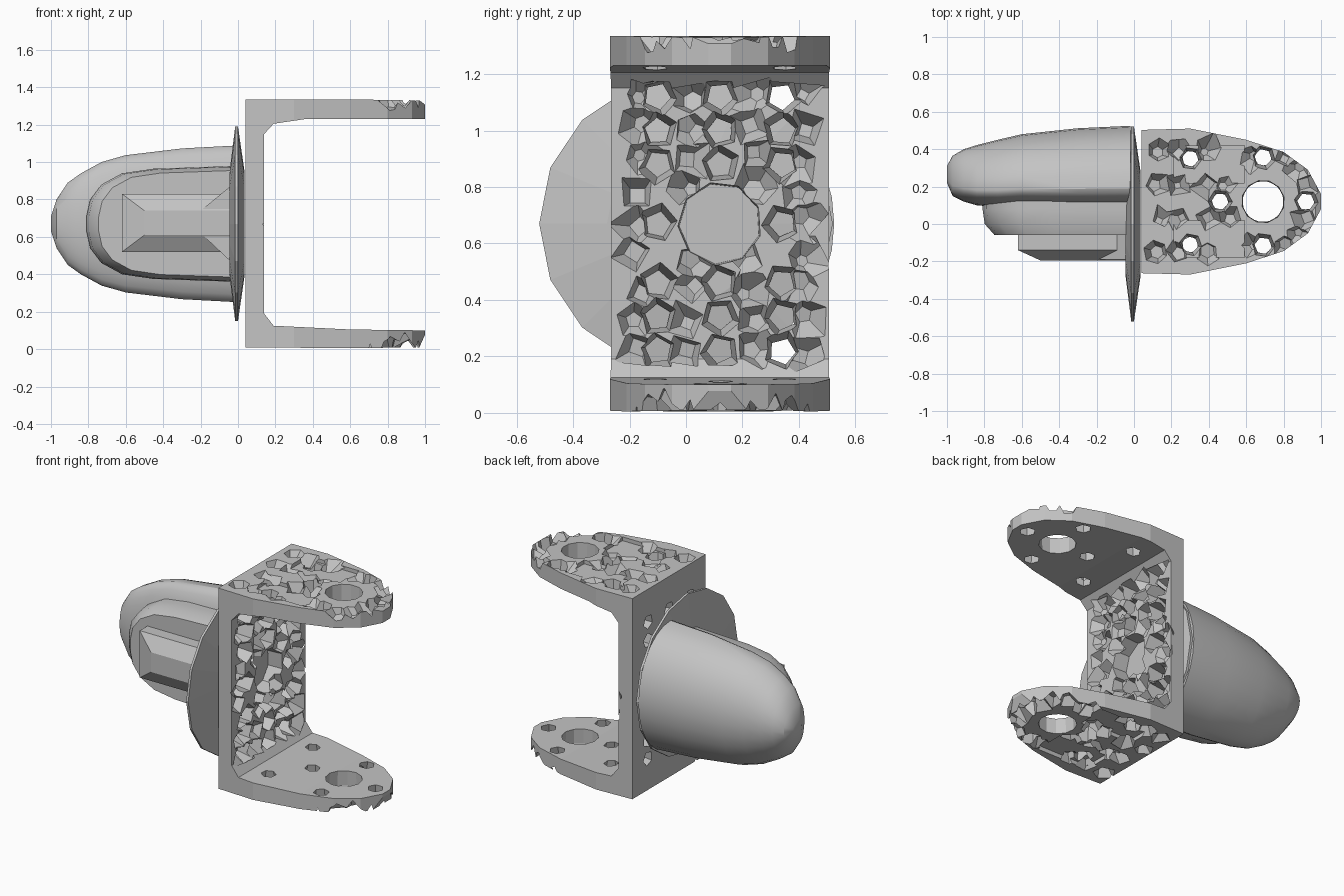
import bpy, bmesh, math, random
from mathutils import Matrix, Vector

random.seed(4)
cube = bpy.data.objects.get("Cube")
if cube:
    bpy.data.objects.remove(cube, do_unlink=True)

grey = bpy.data.materials.new("plain grey")
grey.use_nodes = True
grey.diffuse_color = (0.55, 0.55, 0.55, 1)
grey.node_tree.nodes["Principled BSDF"].inputs["Base Color"].default_value = grey.diffuse_color

MID_Y, MID_Z = 0.12, 0.67


def add_object(name, bm):
    bmesh.ops.recalc_face_normals(bm, faces=bm.faces)
    mesh = bpy.data.meshes.new(name)
    bm.to_mesh(mesh)
    bm.free()
    mesh.materials.append(grey)
    obj = bpy.data.objects.new(name, mesh)
    bpy.context.collection.objects.link(obj)
    return obj


def loft(name, rings):
    """Skin a list of equal-length point rings and cap both ends."""
    bm = bmesh.new()
    loops = [[bm.verts.new(p) for p in ring] for ring in rings]
    n = len(rings[0])
    for a, b in zip(loops, loops[1:]):
        for i in range(n):
            j = (i + 1) % n
            bm.faces.new((a[i], a[j], b[j], b[i]))
    bm.faces.new(loops[0])
    bm.faces.new(loops[-1])
    return add_object(name, bm)


def smooth(obj, angle):
    bpy.ops.object.select_all(action='DESELECT')
    bpy.context.view_layer.objects.active = obj
    obj.select_set(True)
    bpy.ops.object.shade_smooth_by_angle(angle=math.radians(angle))


# Bracket: U profile trimmed to the rounded plan of the arms
upper = [(0.04, 1.335), (0.6, 1.335), (0.97, 1.33), (1.01, 1.3), (1.01, 1.23), (0.36, 1.23),
         (0.19, 1.205), (0.14, 1.15)]
lower = [(0.14, 0.19), (0.19, 0.125), (0.6, 0.105), (1.01, 0.1), (0.97, 0.01), (0.6, 0.005), (0.04, 0.01)]
bracket = loft("bracket", [[(x, y, z) for x, z in upper + lower] for y in (-0.4, 0.7)])

half = [(0.0, 0.382), (0.3, 0.39), (0.6, 0.33), (0.8, 0.265), (0.93, 0.17), (1.0, 0.04)]
plan = half + [(x, -w) for x, w in reversed(half)]
trim = loft("trim_cutter", [[(x, MID_Y + w, z) for x, w in plan] for z in (-0.5, 1.8)])

# Holes and rough pockets, all gathered in one cutter
cuts = bmesh.new()


def drill(pos, normal, r_out, r_in, depth, sides=6, tilt=0.0):
    normal = Vector(normal)
    lean = Vector([random.uniform(-tilt, tilt) for _ in range(3)])
    turn = (normal + lean).to_track_quat('Z', 'Y').to_matrix().to_4x4()
    centre = Vector(pos) + normal * (0.02 - depth / 2)
    spin = Matrix.Rotation(random.uniform(0, 6), 4, 'Z')
    bmesh.ops.create_cone(cuts, cap_ends=True, segments=sides, radius1=r_in, radius2=r_out,
                          depth=depth, matrix=Matrix.Translation(centre) @ turn @ spin)


def pocket(pos, normal):
    drill(pos, normal, random.uniform(0.07, 0.1), random.uniform(0.02, 0.04),
          random.uniform(0.06, 0.095), random.choice((4, 5, 6)), 0.3)


# Plate holes: large centre opening with rows of small ones
drill((0.14, MID_Y, MID_Z), (1, 0, 0), 0.15, 0.14, 0.2, 9)
columns = (-0.22, 0, 0.22)
for dz in (0, 0.21, 0.33, 0.45):
    for dy in columns:
        for s in ((1, -1) if dz else (1,)):
            if dz or dy:
                drill((0.14, MID_Y + dy, MID_Z + s * dz), (1, 0, 0), 0.075, 0.038, 0.16, 5, 0.08)
for y in (-0.29, -0.11, 0.11, 0.29):
    for k in range(-4, 5):
        if k or abs(y) > 0.2:
            pocket((0.14, MID_Y + y + random.uniform(-0.02, 0.02),
                    MID_Z + k * 0.115 + random.uniform(-0.02, 0.02)), (1, 0, 0))

# Arm holes: large pivot hole ringed by screw holes, mirrored top and bottom
for z, up in ((1.335, 1), (0.008, -1)):
    axis = (0, 0, up)
    drill((0.69, MID_Y, z), axis, 0.115, 0.11, 0.17, 12)
    for x, dy in ((0.69, 0.235), (0.69, -0.235), (0.92, 0), (0.3, 0.23), (0.3, -0.23), (0.46, 0)):
        drill((x, MID_Y + dy, z), axis, 0.07, 0.038, 0.17, 6, 0.05)
    # Shallow rectangular recesses beside the screw holes
    for dy in (-0.2, 0.2):
        place = Matrix.Translation((0.4, MID_Y + dy, z)) @ Matrix.Diagonal((0.38, 0.2, 0.05, 1))
        bmesh.ops.create_cube(cuts, size=1, matrix=place)
    for x in (0.13, 0.25, 0.38, 0.5):
        for dy in (-0.27, -0.09, 0.09, 0.27):
            if x < 0.5 or abs(dy) < 0.2:
                pocket((x + random.uniform(-0.02, 0.02), MID_Y + dy, z), axis)
    # Scalloped pockets around the rounded end
    for deg in (-115, -65, -42, -20, 20, 42, 65, 115):
        a = math.radians(deg)
        pocket((0.72 + 0.21 * math.cos(a), MID_Y + 0.26 * math.sin(a), z), axis)
holes = add_object("hole_cutter", cuts)

for cutter, operation in ((trim, 'INTERSECT'), (holes, 'DIFFERENCE')):
    mod = bracket.modifiers.new(operation.lower(), 'BOOLEAN')
    mod.object, mod.operation, mod.solver = cutter, operation, 'EXACT'
    mod.use_self = cutter is holes
    cutter.hide_render = True
graph = bpy.context.evaluated_depsgraph_get()
finished = bpy.data.meshes.new_from_object(bracket.evaluated_get(graph))
bracket.modifiers.clear()
bracket.data = finished
for cutter in (trim, holes):
    bpy.data.objects.remove(cutter, do_unlink=True)


def circle(x, r, n):
    return [(x, r * math.cos(i * math.tau / n), MID_Z + r * math.sin(i * math.tau / n)) for i in range(n)]


# Thin lens-shaped flange between bracket and housing
loft("flange_disc", [circle(x, r, 16) for x, r in
                     ((-0.045, 0.28), (-0.015, 0.52), (0.0, 0.52), (0.035, 0.28))])


# Rounded housing: x, half height, back y, front y
def section(x, h, back, front, n=28):
    ring = []
    mid = front + 0.25 * (back - front)
    for i in range(n):
        a = i * math.tau / n
        s = math.sin(a)
        ring.append((x, mid + s * ((back - mid) if s > 0 else (mid - front)), MID_Z + h * math.cos(a)))
    return ring


stations = [(-0.02, 0.418, 0.525, 0.08), (-0.3, 0.403, 0.512, 0.08), (-0.6, 0.367, 0.48, 0.09),
            (-0.73, 0.33, 0.45, 0.09), (-0.84, 0.27, 0.422, 0.1), (-0.91, 0.22, 0.4, 0.12),
            (-0.97, 0.13, 0.365, 0.15), (-1.0, 0.04, 0.31, 0.22)]
smooth(loft("housing", [section(*s) for s in stations]), 30)


# Stepped front cover with a softened front edge
def cover(y, shrink):
    side = [(-0.02, 0.31), (-0.45, 0.295), (-0.62, 0.27), (-0.73, 0.21), (-0.79, 0.13), (-0.81, 0.04)]
    outline = side + [(x, -h) for x, h in reversed(side)]
    return [(x * (1 - shrink), y, MID_Z + h * (1 - shrink)) for x, h in outline]


smooth(loft("front_cover", [cover(0.25, 0), cover(0.08, 0), cover(0.0, 0.015), cover(-0.06, 0.08)]), 35)


# Raised front block with sloped faces
def block(y, x0, z0, z1):
    return [(x0, y, z0), (-0.02, y, z0), (-0.02, y, z1), (x0, y, z1)]


loft("front_block", [block(-0.05, -0.62, 0.52, 0.83), block(-0.14, -0.62, 0.52, 0.83),
                     block(-0.195, -0.5, 0.61, 0.74)])

# Flared rib joining the block to the flange
loft("block_rib", [[(-0.2, y, 0.62), (-0.03, y, 0.46), (-0.03, y, 0.88), (-0.2, y, 0.74)]
                   for y in (-0.05, -0.19)])
